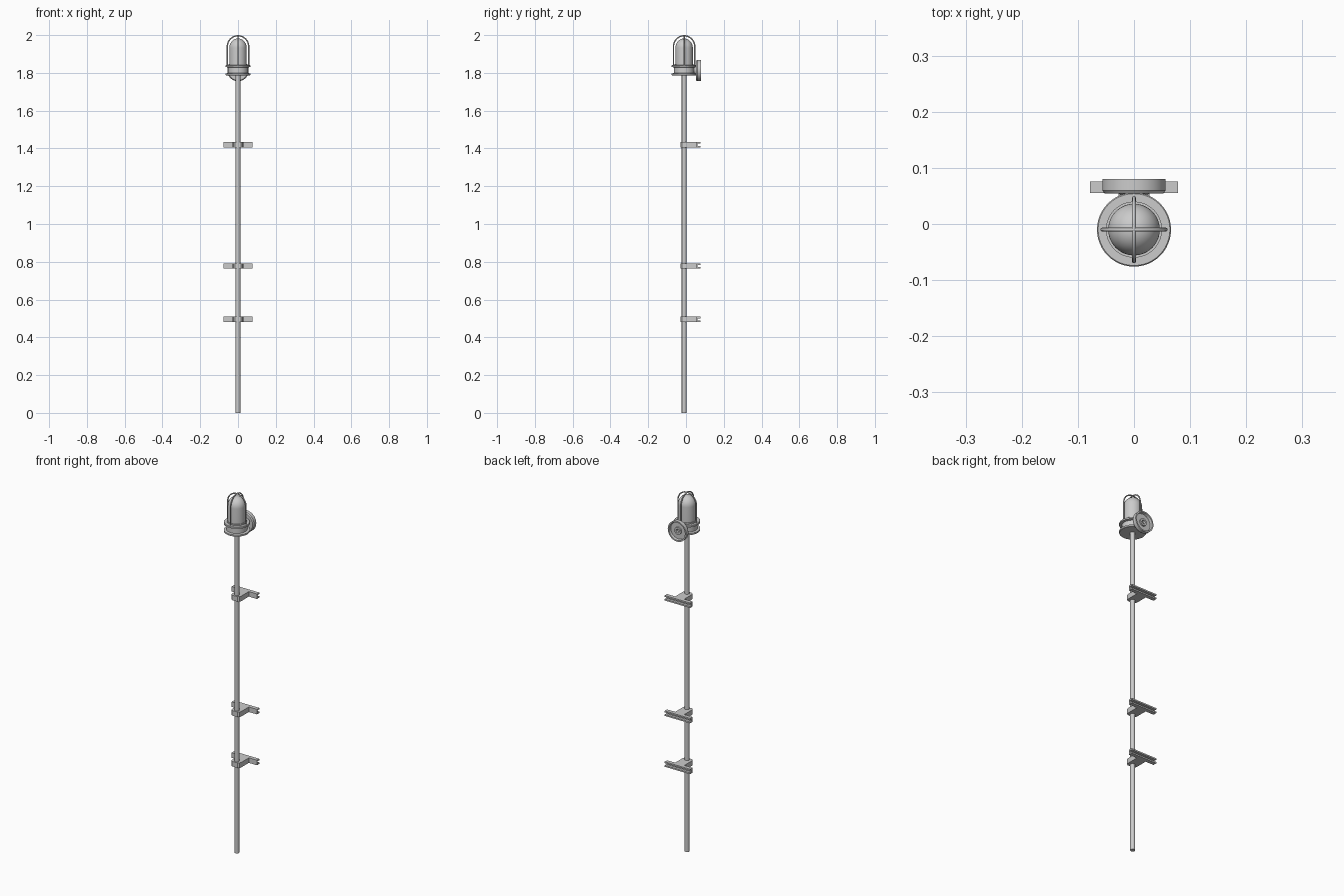
import bpy, bmesh, math
from mathutils import Matrix, Vector

if "Cube" in bpy.data.objects:
    bpy.data.objects.remove(bpy.data.objects["Cube"])

AXIS_Y = -0.01   # pole and lamp centre line


def finish(bm, name, smooth=True):
    bmesh.ops.remove_doubles(bm, verts=bm.verts, dist=1e-6)
    bmesh.ops.recalc_face_normals(bm, faces=bm.faces)
    me = bpy.data.meshes.new(name)
    bm.to_mesh(me)
    bm.free()
    ob = bpy.data.objects.new(name, me)
    bpy.context.collection.objects.link(ob)
    if smooth:
        bpy.context.view_layer.objects.active = ob
        ob.select_set(True)
        bpy.ops.object.shade_smooth_by_angle(angle=math.radians(35))
        ob.select_set(False)
    return ob


def lathe(name, profile, matrix, steps=48):
    """Spin (radius, height) points round local z, then place with matrix."""
    bm = bmesh.new()
    vs = [bm.verts.new((r, 0, h)) for r, h in profile]
    es = [bm.edges.new(p) for p in zip(vs, vs[1:])]
    bmesh.ops.spin(bm, geom=vs + es, cent=(0, 0, 0), axis=(0, 0, 1),
                   angle=2 * math.pi, steps=steps)
    bmesh.ops.remove_doubles(bm, verts=bm.verts, dist=1e-6)
    bmesh.ops.transform(bm, matrix=matrix, verts=bm.verts)
    return finish(bm, name)


def prism(name, outline, matrix, depth):
    """Extrude a flat outline along local z, centred."""
    bm = bmesh.new()
    face = bm.faces.new([bm.verts.new((x, y, -depth / 2)) for x, y in outline])
    new = bmesh.ops.extrude_face_region(bm, geom=[face])["geom"]
    bmesh.ops.translate(bm, vec=(0, 0, depth),
                        verts=[v for v in new if isinstance(v, bmesh.types.BMVert)])
    bmesh.ops.transform(bm, matrix=matrix, verts=bm.verts)
    return finish(bm, name)


upright = Matrix.Translation((0, AXIS_Y, 0))

# Pole
lathe("pole", [(0, 0), (0.0125, 0), (0.0125, 1.79), (0, 1.79)], upright, 24)

# Lamp housing with two flanges
lathe("lamp_housing", [(0, 1.787), (0.064, 1.787), (0.066, 1.789), (0.066, 1.797),
                       (0.053, 1.799), (0.053, 1.829), (0.066, 1.831), (0.066, 1.839),
                       (0.064, 1.841), (0.05, 1.841), (0.05, 1.848), (0, 1.848)], upright)

# Glass dome
dome = [(0.046 * math.cos(a), 1.932 + 0.05 * math.sin(a))
        for a in (math.pi / 2 * i / 12 for i in range(13))]
dome[-1] = (0, 1.982)
lathe("glass_dome", [(0, 1.842), (0.046, 1.842)] + dome, upright)

# Guard cage: two crossed hoops
for i, angle in enumerate((0, math.pi / 2)):
    R, spring = 0.0565, 1.94
    path = [(R, 1.838)] + [(R * math.cos(math.pi * k / 24), spring + R * math.sin(math.pi * k / 24))
                           for k in range(25)] + [(-R, 1.838)]
    cu = bpy.data.curves.new("guard_hoop", "CURVE")
    cu.dimensions = "3D"
    cu.bevel_depth = 0.0035
    cu.bevel_resolution = 2
    cu.use_fill_caps = True
    sp = cu.splines.new("POLY")
    sp.points.add(len(path) - 1)
    for p, (x, z) in zip(sp.points, path):
        p.co = (x, 0, z, 1)
    hoop = bpy.data.objects.new(f"guard_hoop_{i + 1}", cu)
    hoop.location.y = AXIS_Y
    hoop.rotation_euler.z = angle
    bpy.context.collection.objects.link(hoop)

# Wall plate: hollow-backed dish with a central bored boss, local z runs to +y
to_back = Matrix.Translation((0, 0, 1.8125)) @ Matrix.Rotation(-math.pi / 2, 4, "X")
lathe("wall_plate", [(0, 0.054), (0.052, 0.054), (0.0565, 0.06), (0.0565, 0.08),
                     (0.049, 0.08), (0.047, 0.066), (0.02, 0.066), (0.02, 0.074),
                     (0.01, 0.074), (0.01, 0.06), (0, 0.06)], to_back)

# Short arm joining housing and plate
lathe("lamp_arm", [(0, 0.02), (0.016, 0.02), (0.016, 0.043), (0.028, 0.055), (0, 0.055)],
      to_back, 32)

# Clamps: round-fronted block on a grooved rail
half = [(0.028, 0.056), (0.028, -0.012), (0.025, -0.022), (0.017, -0.028)]
block = half + [(-x, y) for x, y in reversed(half)]
rail = [(0.055, -0.014), (0.076, -0.014), (0.076, -0.006), (0.062, -0.006),
        (0.062, 0.006), (0.076, 0.006), (0.076, 0.014), (0.055, 0.014)]
along_x = Matrix(((0, 0, 1, 0), (1, 0, 0, 0), (0, 1, 0, 0), (0, 0, 0, 1)))
for i, z in enumerate((0.495, 0.778, 1.42)):
    lift = Matrix.Translation(Vector((0, 0, z)))
    prism(f"clamp_block_{i + 1}", block, lift, 0.028)
    prism(f"clamp_rail_{i + 1}", rail, lift @ along_x, 0.156)
